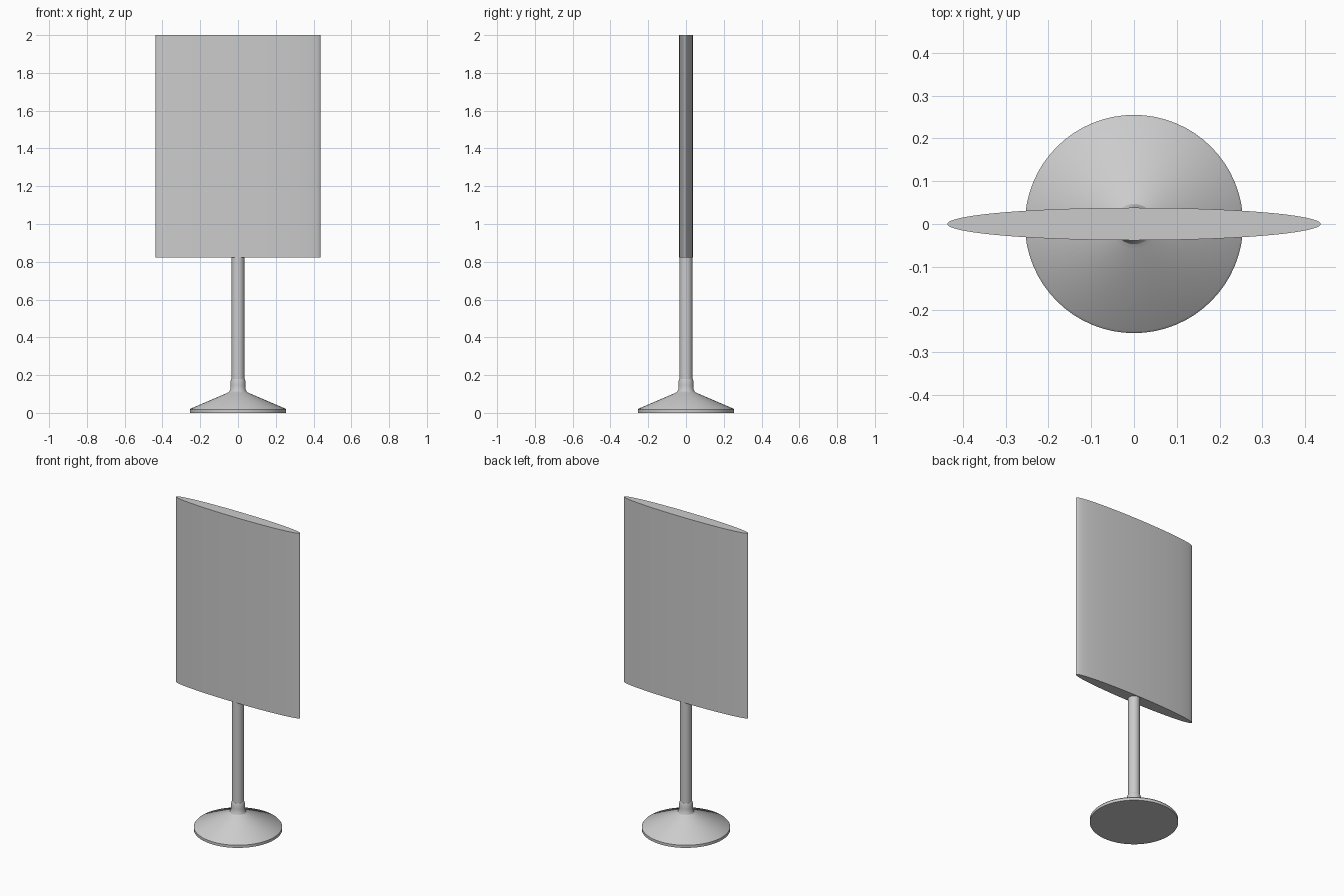
import bpy, bmesh
from math import cos, sin, tau, radians

if "Cube" in bpy.data.objects:
    bpy.data.objects.remove(bpy.data.objects["Cube"])


def loft(name, rings):
    """Closed solid from stacked rings (rx, ry, z, sides)."""
    bm = bmesh.new()
    prev = None
    for rx, ry, z, n in rings:
        ring = [bm.verts.new((rx * cos(tau * i / n), ry * sin(tau * i / n), z))
                for i in range(n)]
        if prev:
            for i in range(n):
                j = (i + 1) % n
                bm.faces.new((prev[i], prev[j], ring[j], ring[i]))
        else:
            bm.faces.new(ring[::-1])
        prev = ring
    bm.faces.new(prev)
    mesh = bpy.data.meshes.new(name)
    bm.to_mesh(mesh)
    bm.free()
    obj = bpy.data.objects.new(name, mesh)
    bpy.context.collection.objects.link(obj)
    bpy.ops.object.select_all(action='DESELECT')
    bpy.context.view_layer.objects.active = obj
    obj.select_set(True)
    bpy.ops.object.shade_smooth_by_angle(angle=radians(32))
    return obj


def turned(name, profile, n=64):
    return loft(name, [(r, r, z, n) for r, z in profile])


# Flared round foot with a short collar
turned("base", [(0.255, 0), (0.255, 0.017), (0.25, 0.023), (0.058, 0.105),
                (0.047, 0.112), (0.041, 0.125), (0.039, 0.145),
                (0.039, 0.17), (0.035, 0.18)])

# Round pole
turned("pole", [(0.034, 0.1), (0.034, 0.825)], 32)

# Thin sign panel with an elliptical section
loft("sign_panel", [(0.436, 0.038, z, 96) for z in (0.822, 2.0)])
